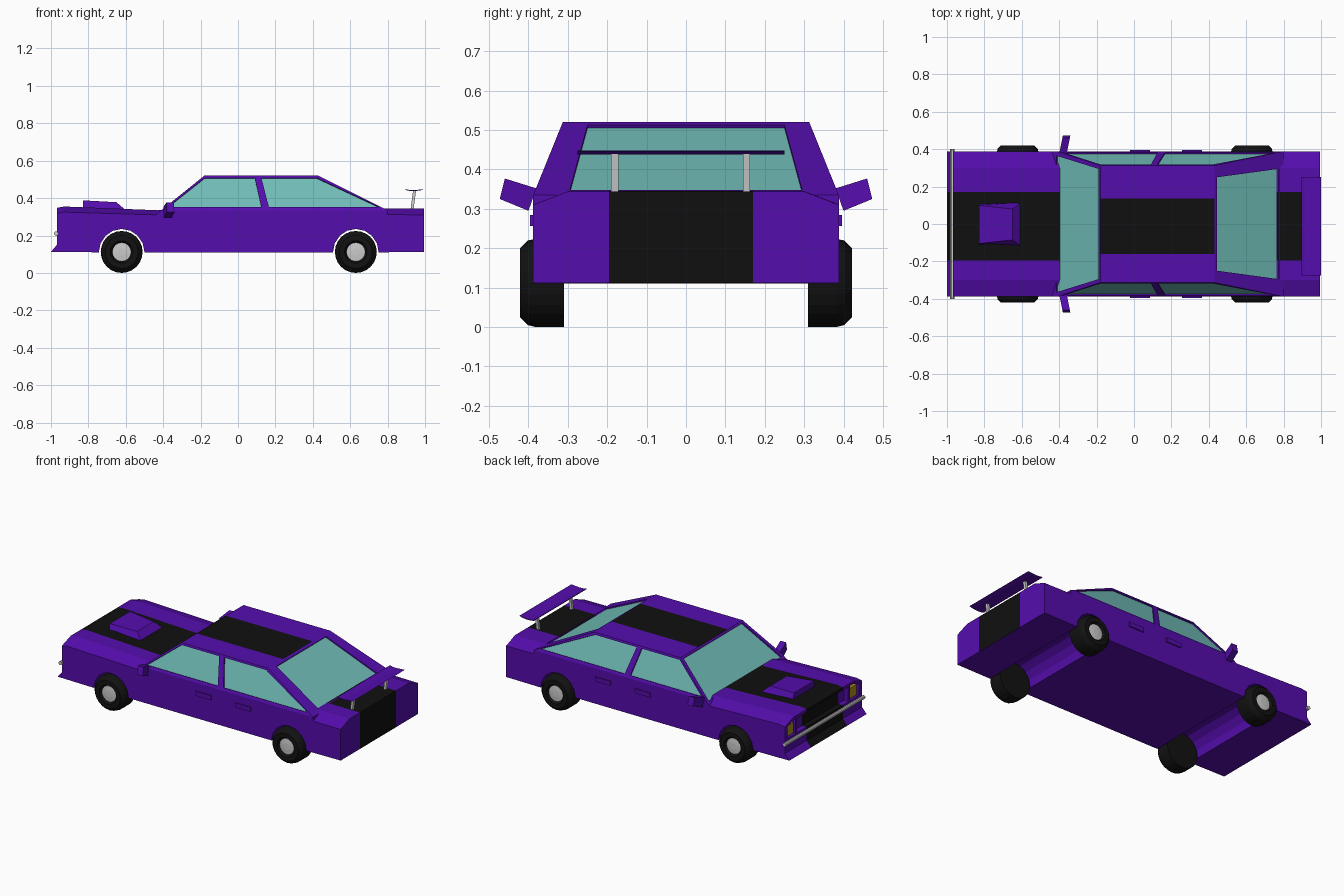
import bpy, bmesh
from math import sin, cos, pi
from mathutils import Vector

if "Cube" in bpy.data.objects:
    bpy.data.objects.remove(bpy.data.objects["Cube"])


def material(name, rgb):
    m = bpy.data.materials.new(name)
    m.diffuse_color = (*rgb, 1)
    m.use_nodes = True
    m.node_tree.nodes["Principled BSDF"].inputs["Base Color"].default_value = m.diffuse_color
    return m


PURPLE = material("purple_paint", (0.09, 0.004, 0.42))
BLACK = material("black_paint", (0.005, 0.005, 0.005))
GLASS = material("glass", (0.16, 0.50, 0.47))
RUBBER = material("rubber", (0.006, 0.006, 0.006))
AMBER = material("lamp_amber", (0.40, 0.27, 0.01))


def finish(bm, name, *mats):
    bmesh.ops.remove_doubles(bm, verts=bm.verts, dist=1e-5)
    bmesh.ops.recalc_face_normals(bm, faces=bm.faces)
    me = bpy.data.meshes.new(name)
    bm.to_mesh(me)
    bm.free()
    for m in mats:
        me.materials.append(m)
    ob = bpy.data.objects.new(name, me)
    bpy.context.collection.objects.link(ob)
    return ob


def face(bm, pts, mat=0):
    f = bm.faces.new([bm.verts.new(p) for p in pts])
    f.material_index = mat
    return f


def loft(bm, rings, mat_of=lambda i, j: 0):
    """Closed rings joined in sequence with end caps."""
    vs = [[bm.verts.new(p) for p in r] for r in rings]
    n = len(vs[0])
    for i in range(len(vs) - 1):
        for j in range(n):
            k = (j + 1) % n
            f = bm.faces.new((vs[i][j], vs[i][k], vs[i + 1][k], vs[i + 1][j]))
            f.material_index = mat_of(i, j)
    bm.faces.new(vs[0])
    bm.faces.new(vs[-1])


def prism(name, profile, y0, y1, *mats):
    """Side profile (x, z) extruded across y."""
    bm = bmesh.new()
    loft(bm, [[(x, y, z) for x, z in profile] for y in (y0, y1)])
    return finish(bm, name, *mats)


def box(name, x0, x1, y0, y1, z0, z1, *mats):
    return prism(name, [(x0, z0), (x1, z0), (x1, z1), (x0, z1)], y0, y1, *mats)


def lathe(name, profile, cx, cz, side, n, *mats):
    """Profile (radius, y) spun about the axle."""
    bm = bmesh.new()
    loft(bm, [[(cx + r * cos(2 * pi * k / n), side * y, cz + r * sin(2 * pi * k / n))
               for k in range(n)] for r, y in profile])
    return finish(bm, name, *mats)


# Body shell: one side profile lofted across the width, raised at the shoulders
AXLES = (-0.622, 0.63)


def arch(cx):
    return [(cx + 0.122 * cos(pi - a * pi / 8), 0.11 + 0.125 * sin(pi - a * pi / 8))
            for a in range(9)]


def body_ring(y):
    t = min(1, (0.388 - abs(y)) / 0.088)
    gx = -0.935 if abs(y) < 0.352 else -0.968
    under = [(-1, 0.113)] + arch(AXLES[0]) + [(-0.3, 0.11)] + arch(AXLES[1])
    upper = [(0.995, 0.112), (0.995, 0.31 + 0.034 * t), (0.79, 0.312 + 0.033 * t),
             (-0.43, 0.31 + 0.025 * t), (-0.93, 0.325 + 0.03 * t),
             (-0.968, 0.318 + 0.03 * t), (-0.968, 0.30 + 0.03 * t),
             (gx, 0.30 + 0.03 * t), (gx, 0.235), (-0.968, 0.235), (-0.968, 0.15)]
    return [(x, y, z) for x, z in under + upper], len(under)


slices = (-0.388, -0.36, -0.35, -0.30, -0.195, 0.17, 0.30, 0.35, 0.36, 0.388)
bm = bmesh.new()
rear = body_ring(0)[1]
loft(bm, [body_ring(y)[0] for y in slices],
     lambda i, j: 1 if slices[i] == -0.195 and j >= rear else 0)
finish(bm, "body", PURPLE, BLACK)


# Cabin: pillars framing recessed glass
def window(bm, outer, inner, depth=0.008):
    outer, inner = [Vector(p) for p in outer], [Vector(p) for p in inner]
    n = (outer[2] - outer[0]).cross(outer[3] - outer[1]).normalized()
    if n.dot(Vector((0.2, 0, 0.35)) - outer[0]) < 0:
        n = -n
    deep = [p + n * depth for p in inner]
    for a, b in ((outer, inner), (inner, deep)):
        for i in range(4):
            j = (i + 1) % 4
            face(bm, (a[i], a[j], b[j], b[i]))
    face(bm, deep, 1)


def on_side(pts, s):
    return [(x, s * (0.388 - max(0, z - 0.335) * 0.405), z) for x, z in pts]


def across(x0, y0, z0, x1, y1, z1):
    return [(x0, -y0, z0), (x0, y0, z0), (x1, y1, z1), (x1, -y1, z1)]


bm = bmesh.new()
for s in (-1, 1):
    face(bm, on_side([(-0.44, 0.31), (-0.41, 0.335), (0.145, 0.335),
                      (0.80, 0.335), (0.80, 0.31)], s))
    window(bm, on_side([(-0.41, 0.335), (-0.18, 0.52), (0.105, 0.52), (0.145, 0.335)], s),
           on_side([(-0.375, 0.352), (-0.178, 0.508), (0.09, 0.508), (0.125, 0.352)], s))
    window(bm, on_side([(0.145, 0.335), (0.105, 0.52), (0.43, 0.52), (0.80, 0.335)], s),
           on_side([(0.165, 0.352), (0.125, 0.508), (0.42, 0.508), (0.755, 0.352)], s))
    face(bm, [(-0.44, s * 0.388, 0.31), (-0.41, s * 0.388, 0.335), (-0.18, s * 0.3131, 0.52)])
top = 0.388 - 0.185 * 0.405
window(bm, across(-0.44, 0.388, 0.31, -0.18, top, 0.52),
       across(-0.415, 0.365, 0.331, -0.19, 0.295, 0.512))
window(bm, across(0.80, 0.388, 0.335, 0.43, top, 0.52),
       across(0.775, 0.295, 0.3475, 0.445, 0.25, 0.5125))
face(bm, across(0.80, 0.388, 0.31, 0.80, 0.388, 0.335))
face(bm, across(-0.44, 0.388, 0.31, 0.80, 0.388, 0.31))
for y0, y1, m in ((-top, -0.16, 0), (-0.16, 0.135, 2), (0.135, top, 0)):
    face(bm, [(-0.18, y0, 0.52), (0.105, y0, 0.52), (0.43, y0, 0.52),
              (0.43, y1, 0.52), (0.105, y1, 0.52), (-0.18, y1, 0.52)], m)
finish(bm, "cabin", PURPLE, GLASS, BLACK)

# Bonnet scoop, tapering upward
bm = bmesh.new()
loft(bm, [[(-0.83, -0.112, 0.34), (-0.60, -0.12, 0.335), (-0.60, 0.115, 0.335), (-0.83, 0.107, 0.34)],
          [(-0.83, -0.105, 0.388), (-0.65, -0.085, 0.378), (-0.65, 0.08, 0.378), (-0.83, 0.10, 0.388)]])
finish(bm, "bonnet_scoop", PURPLE)

# Wheels
for cx in AXLES:
    for s in (-1, 1):
        lathe("tyre", [(0.05, 0.31), (0.112, 0.31), (0.112, 0.382), (0.107, 0.402),
                       (0.088, 0.421), (0.06, 0.421), (0.05, 0.405)], cx, 0.112, s, 24, RUBBER)
        lathe("hub", [(0.05, 0.32), (0.05, 0.409), (0.02, 0.412)], cx, 0.112, s, 16)

# Mirrors, door handles and headlamps on both sides
for s in (-1, 1):
    bm = bmesh.new()
    loft(bm, [[(x + dx, s * y, z) for y, z in
               ((0.38, 0.352), (0.46, 0.377), (0.473, 0.325), (0.40, 0.295))]
              for x, dx in ((-0.39, 0), (-0.35, 0))])
    for v in bm.verts:
        v.co.x += (abs(v.co.y) - 0.425) * 0.2
    finish(bm, "door_mirror", PURPLE)
    for x in (-0.022, 0.256):
        box("door_handle", x, x + 0.108, s * 0.38, s * 0.396, 0.256, 0.284, PURPLE)
    box("headlamp", -0.957, -0.93, s * 0.285, s * 0.347, 0.24, 0.306, AMBER)
    box("grille_post", -0.962, -0.93, s * 0.255, s * 0.275, 0.23, 0.335, PURPLE)

# Front bumper bar
lathe("bumper_bar", [(0.012, -0.40), (0.012, 0.40)], -0.972, 0.21, 1, 10)

# Rear wing on two struts
prism("rear_wing", [(0.895, 0.443), (0.915, 0.439), (0.94, 0.438), (0.97, 0.44), (1.0, 0.447),
                    (0.97, 0.445), (0.94, 0.443), (0.915, 0.444), (0.895, 0.448)],
      -0.275, 0.25, PURPLE)
for y in (-0.181, 0.154):
    prism("wing_strut", [(0.922, 0.335), (0.938, 0.335), (0.952, 0.441), (0.936, 0.441)],
          y - 0.009, y + 0.009)
